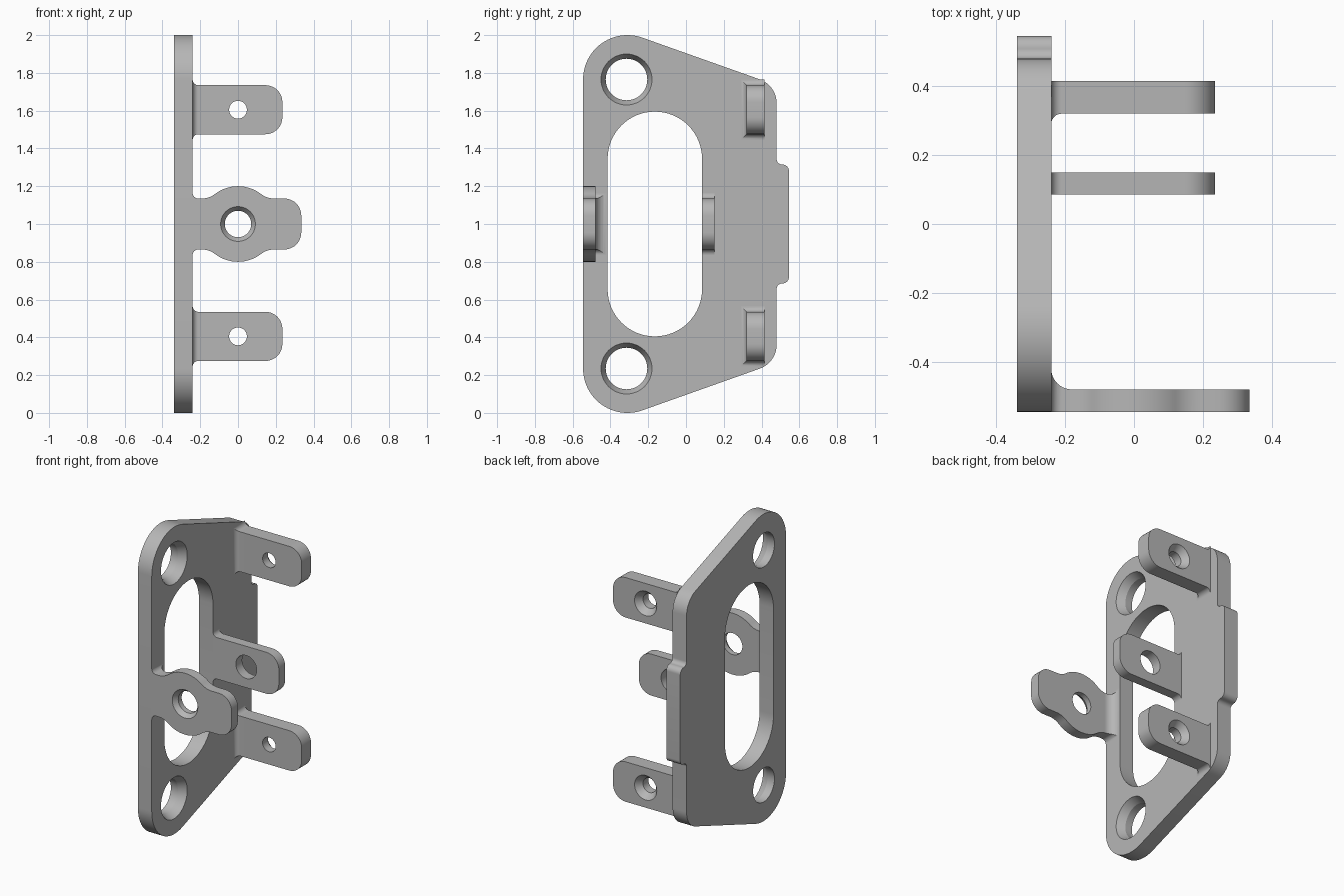
import bpy, bmesh, math
from mathutils import Vector

if "Cube" in bpy.data.objects:
    bpy.data.objects.remove(bpy.data.objects["Cube"])

steel = bpy.data.materials.new("Grey steel")
steel.use_nodes = True
GREY = (0.47, 0.47, 0.47, 1)
steel.diffuse_color = GREY
steel.node_tree.nodes["Principled BSDF"].inputs["Base Color"].default_value = GREY

# Maps (u, v, depth) to world axes for an extrusion along each axis
MAP = {"x": lambda u, v, w: (w, u, v),
       "y": lambda u, v, w: (u, w, v),
       "z": lambda u, v, w: (u, v, w)}


def arc(cu, cv, r, start, end, n=16):
    angles = [math.radians(start + (end - start) * i / n) for i in range(n + 1)]
    return [(cu + r * math.cos(a), cv + r * math.sin(a)) for a in angles]


def fillet(before, corner, after, r, n=10):
    """Points of a tangent arc that rounds one corner."""
    p = Vector(corner)
    a, b = (Vector(before) - p).normalized(), (Vector(after) - p).normalized()
    half = a.angle(b) / 2
    centre = p + (a + b).normalized() * r / math.sin(half)
    s, e = p + a * r / math.tan(half) - centre, p + b * r / math.tan(half) - centre
    total = s.angle(e)
    pts = []
    for i in range(n + 1):
        t = i / n
        d = (s * math.sin((1 - t) * total) + e * math.sin(t * total)) / math.sin(total)
        pts.append(tuple(centre + d))
    return pts


def mirrored(half, mid):
    """Closes a half outline (v relative to mid) with its mirror image."""
    return [(u, mid + v) for u, v in half] + [(u, mid - v) for u, v in reversed(half)]


def loft(name, rings, axis):
    """Solid through (outline, depth) rings with equal point counts."""
    bm = bmesh.new()
    loops = [[bm.verts.new(MAP[axis](u, v, w)) for u, v in pts] for pts, w in rings]
    n = len(loops[0])
    for lo, hi in zip(loops, loops[1:]):
        for i in range(n):
            j = (i + 1) % n
            bm.faces.new((lo[i], lo[j], hi[j], hi[i]))
    bm.faces.new(loops[0])
    bm.faces.new(loops[-1])
    bmesh.ops.recalc_face_normals(bm, faces=bm.faces)
    mesh = bpy.data.meshes.new(name)
    bm.to_mesh(mesh)
    bm.free()
    mesh.materials.append(steel)
    ob = bpy.data.objects.new(name, mesh)
    bpy.context.collection.objects.link(ob)
    return ob


def prism(name, pts, axis, lo, hi):
    return loft(name, [(pts, lo), (pts, hi)], axis)


def boolean(ob, tool, operation="DIFFERENCE"):
    tool.hide_render = True
    mod = ob.modifiers.new("cut", "BOOLEAN")
    mod.operation, mod.object, mod.solver = operation, tool, "EXACT"
    bpy.context.view_layer.objects.active = ob
    bpy.ops.object.modifier_apply(modifier=mod.name)
    bpy.data.objects.remove(tool)


def hole(ob, axis, u, v, r, lo, hi, wide=None, face=None, depth=0):
    """Round hole, with an optional conical countersink at depth 'face'."""
    ring = lambda rad: arc(u, v, rad, 0, 352.5, 47)
    boolean(ob, prism("hole_cutter", ring(r), axis, lo - 0.05, hi + 0.05))
    if wide:
        out = 0.01 if depth < 0 else -0.01
        rings = [(ring(wide), face + out), (ring(wide), face), (ring(r), face + depth)]
        boolean(ob, loft("countersink_cutter", rings, axis))


def finish(ob):
    bpy.ops.object.select_all(action="DESELECT")
    ob.select_set(True)
    bpy.context.view_layer.objects.active = ob
    bpy.ops.object.shade_smooth_by_angle(angle=math.radians(25))


BACK, FACE = -0.34, -0.24     # the plate's two sides in x

# Side plate: stepped edge, sloping shoulders and large round corners
shoulder = arc(-0.31, 0.765, 0.235, 70.5, 180, 24)
step_out, step_in, elbow = (0.545, 0.315), (0.48, 0.315), (0.48, 0.734)
half = (fillet((0.545, 0), step_out, step_in, 0.035)
        + fillet(step_out, step_in, elbow, 0.028)
        + fillet(step_in, elbow, shoulder[0], 0.135) + shoulder)
plate = prism("side_plate", mirrored(half, 1), "x", BACK, FACE)
slot = mirrored(arc(-0.165, 0.345, 0.25, 0, 180, 32), 1)
boolean(plate, prism("slot_cutter", slot, "x", BACK - 0.1, FACE + 0.1))
for z in (0.235, 1.765):
    hole(plate, "x", -0.315, z, 0.11, BACK, FACE, 0.135, FACE, -0.05)
finish(plate)


def tab_half(end, h, flare, bulge=()):
    """Upper half of a tab outline, flared at the plate and rounded at the tip."""
    root = fillet((FACE, h + 1), (FACE, h), (end, h), flare)
    return root + list(bulge) + fillet((FACE, h), (end, h), (end, 0), 0.09)


def bend(name, tab, near, far, r, z):
    """Trims a deep tab to a thin one with an inside bend radius at the plate."""
    s = 1 if near > far else -1
    curve = fillet((FACE, near + s), (FACE, near), (1, near), r)
    pts = [(FACE, far)] + curve + [(1, near), (1, far)]
    boolean(tab, prism(name, pts, "z", z - 0.4, z + 0.4), "INTERSECT")


# Two rear tabs with countersunk holes
for name, z in (("lower_rear_tab", 0.405), ("upper_rear_tab", 1.605)):
    tab = prism(name, mirrored(tab_half(0.235, 0.13, 0.03), z), "y", 0.28, 0.415)
    bend("bend_cutter", tab, 0.32, 0.415, 0.03, z)
    hole(tab, "y", 0, z, 0.047, 0.32, 0.415, 0.08, 0.415, -0.04)
    finish(tab)

# Middle tab on the slot edge
tab = prism("middle_tab", mirrored(tab_half(0.235, 0.135, 0.03), 1), "y", 0.085, 0.15)
hole(tab, "y", 0, 1, 0.075, 0.085, 0.15)
finish(tab)

# Front tab with a round boss blended into its edges
lift, reach = 0.255, 0.193
turn = math.degrees(math.atan2(lift, reach))
bulge = (arc(-reach, lift, 0.12, 270, 360 - turn, 8)
         + arc(0, 0, 0.2, 180 - turn, turn, 24)[1:-1]
         + arc(reach, lift, 0.12, 180 + turn, 270, 8))
tab = prism("front_tab", mirrored(tab_half(0.335, 0.135, 0.03, bulge), 1), "y", -0.545, -0.41)
bend("bend_cutter", tab, -0.48, -0.545, 0.06, 1)
hole(tab, "y", 0, 1, 0.07, -0.545, -0.48, 0.092, -0.545, 0.03)
finish(tab)
